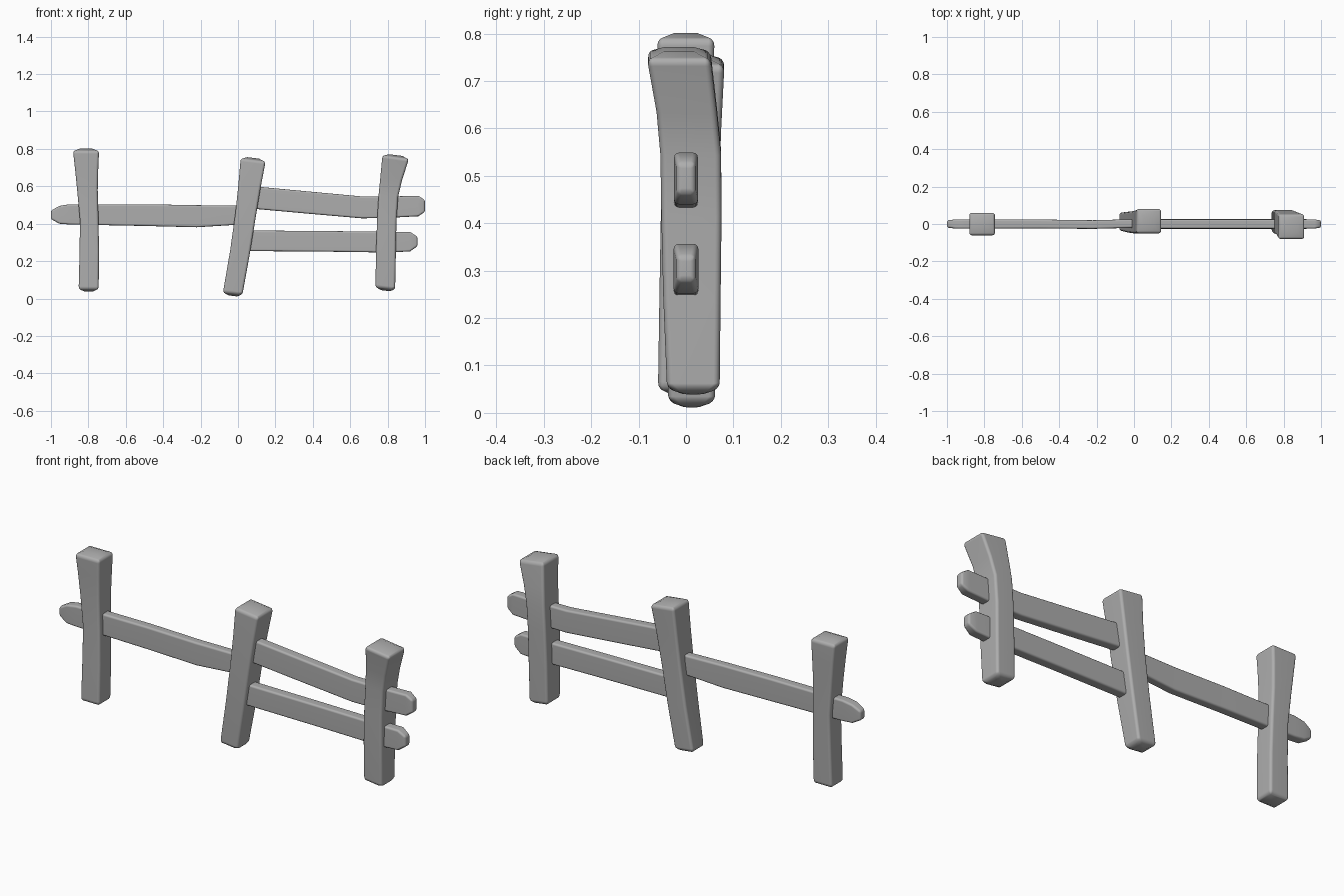
import bpy, bmesh, math

wood = bpy.data.materials.new("weathered grey")
wood.diffuse_color = (0.42, 0.42, 0.42, 1)


def loft(name, rings, bevel):
    """Skin four-cornered rings into a closed beam and round its long edges."""
    bm = bmesh.new()
    loops = [[bm.verts.new(p) for p in ring] for ring in rings]
    for a, b in zip(loops, loops[1:]):
        for i in range(4):
            j = (i + 1) % 4
            bm.faces.new((a[i], a[j], b[j], b[i]))
    bm.faces.new(loops[0])
    bm.faces.new(loops[-1])
    bmesh.ops.recalc_face_normals(bm, faces=bm.faces)
    sharp = [e for e in bm.edges if e.calc_face_angle(0) > math.radians(35)]
    bmesh.ops.bevel(bm, geom=sharp, offset=bevel, segments=3, profile=0.5,
                    affect='EDGES', clamp_overlap=True)
    mesh = bpy.data.meshes.new(name)
    bm.to_mesh(mesh)
    bm.free()
    mesh.materials.append(wood)
    ob = bpy.data.objects.new(name, mesh)
    bpy.context.collection.objects.link(ob)
    bpy.context.view_layer.objects.active = ob
    ob.select_set(True)
    bpy.ops.object.shade_smooth_by_angle(angle=math.radians(40))
    ob.select_set(False)
    mod = ob.modifiers.new("even shading", 'WEIGHTED_NORMAL')
    mod.keep_sharp = True
    return ob


def post(name, sections, tilt=0.0):
    """Sections: z, x min, x max, y min, y max; tilt slopes each cut along x."""
    def ring(z, x0, x1, y0, y1, inset=0.0, lift=0.0):
        xm = (x0 + x1) / 2
        return [(x, y, z + lift + tilt * (x - xm)) for x, y in
                ((x0 + inset, y0 + inset), (x1 - inset, y0 + inset),
                 (x1 - inset, y1 - inset), (x0 + inset, y1 - inset))]
    rings = [ring(*s) for s in sections]
    # shallow domed caps
    rings.insert(0, ring(*sections[0], inset=0.03, lift=-0.014))
    rings.append(ring(*sections[-1], inset=0.035, lift=0.014))
    return loft(name, rings, 0.013)


def rail(name, sections):
    """Sections: x, z min, z max, half thickness, y centre."""
    rings = [[(x, yc - h, z0), (x, yc + h, z0), (x, yc + h, z1), (x, yc - h, z1)]
             for x, z0, z1, h, yc in sections]
    return loft(name, rings, 0.010)


# Posts
post("left_post", [
    (0.052, -0.852, -0.745, -0.059, 0.042),
    (0.25, -0.847, -0.743, -0.056, 0.046),
    (0.42, -0.845, -0.746, -0.053, 0.050),
    (0.58, -0.860, -0.750, -0.053, 0.054),
    (0.70, -0.872, -0.747, -0.057, 0.058),
    (0.787, -0.882, -0.743, -0.061, 0.060)])

post("middle_post", [
    (0.028, -0.080, 0.024, -0.037, 0.061),
    (0.25, -0.042, 0.064, -0.046, 0.066),
    (0.45, -0.014, 0.096, -0.050, 0.069),
    (0.60, 0.002, 0.121, -0.050, 0.074),
    (0.738, 0.014, 0.147, -0.050, 0.081)], tilt=-0.12)

post("right_post", [
    (0.056, 0.735, 0.840, -0.040, 0.071),
    (0.25, 0.738, 0.844, -0.048, 0.073),
    (0.42, 0.744, 0.847, -0.052, 0.075),
    (0.55, 0.752, 0.856, -0.054, 0.074),
    (0.64, 0.761, 0.877, -0.062, 0.065),
    (0.753, 0.772, 0.913, -0.082, 0.052)], tilt=-0.13)

# Rails
rail("left_rail", [
    (-1.0, 0.425, 0.470, 0.019, 0.0),
    (-0.955, 0.400, 0.495, 0.025, 0.0),
    (-0.90, 0.396, 0.504, 0.025, 0.0),
    (-0.50, 0.388, 0.504, 0.024, 0.0),
    (-0.22, 0.381, 0.499, 0.023, -0.003),
    (0.05, 0.398, 0.496, 0.023, 0.004)])

rail("upper_right_rail", [
    (0.04, 0.484, 0.604, 0.025, 0.0),
    (0.36, 0.455, 0.574, 0.025, 0.0),
    (0.66, 0.429, 0.546, 0.025, 0.0),
    (0.78, 0.430, 0.545, 0.025, 0.0),
    (0.965, 0.440, 0.549, 0.025, 0.0),
    (1.0, 0.464, 0.526, 0.019, 0.0)])

rail("lower_right_rail", [
    (0.02, 0.254, 0.364, 0.026, 0.0),
    (0.45, 0.251, 0.361, 0.026, 0.0),
    (0.80, 0.246, 0.357, 0.026, 0.0),
    (0.92, 0.252, 0.356, 0.026, 0.0),
    (0.96, 0.280, 0.330, 0.019, 0.0)])
